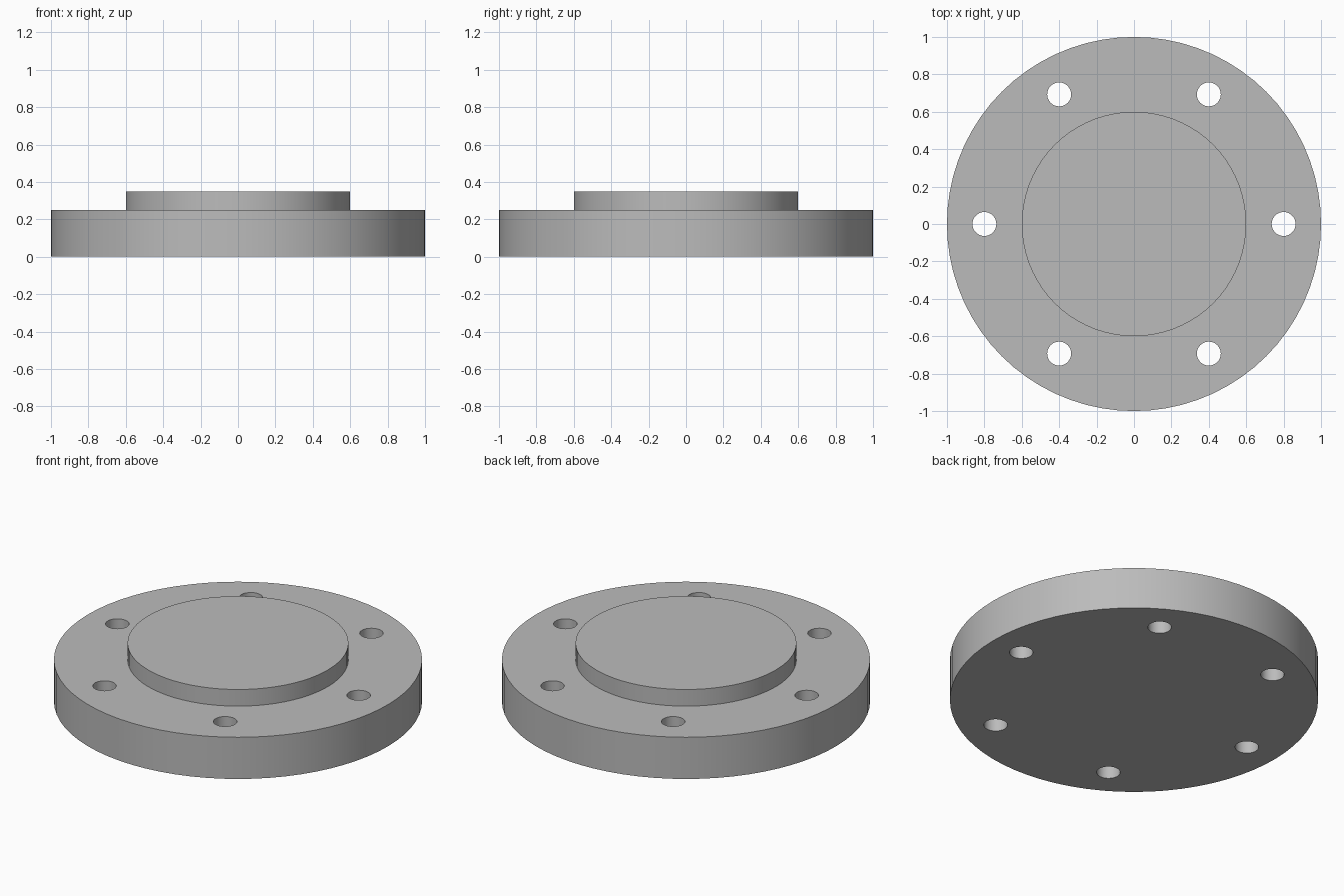
import bpy
import bmesh
from math import cos, sin, pi, radians
from mathutils import Matrix, Vector

if "Cube" in bpy.data.objects:
    bpy.data.objects.remove(bpy.data.objects["Cube"])

SIDES = 72
HOLES = 6
HOLE_CIRCLE = 0.8
HOLE_RADIUS = 0.064

steel = bpy.data.materials.new("grey_steel")
steel.use_nodes = True
colour = (0.5, 0.5, 0.5, 1)
steel.diffuse_color = colour
steel.node_tree.nodes["Principled BSDF"].inputs["Base Color"].default_value = colour


def add_object(name, bm):
    bmesh.ops.recalc_face_normals(bm, faces=bm.faces)
    mesh = bpy.data.meshes.new(name)
    bm.to_mesh(mesh)
    bm.free()
    mesh.materials.append(steel)
    obj = bpy.data.objects.new(name, mesh)
    bpy.context.collection.objects.link(obj)
    return obj


# Stepped disc: a wide flange with a raised face, as one closed solid
bm = bmesh.new()
rings = []
for radius, z in [(1, 0), (1, 0.25), (0.6, 0.25), (0.6, 0.35)]:
    rings.append([bm.verts.new((radius * cos(2 * pi * i / SIDES),
                                radius * sin(2 * pi * i / SIDES), z))
                  for i in range(SIDES)])
for low, high in zip(rings, rings[1:]):
    for i in range(SIDES):
        j = (i + 1) % SIDES
        bm.faces.new((low[i], low[j], high[j], high[i]))
bm.faces.new(rings[0][::-1])
bm.faces.new(rings[-1])
flange = add_object("blind_flange", bm)

# Bolt hole cutters, evenly spaced on the bolt circle
bm = bmesh.new()
for i in range(HOLES):
    angle = 2 * pi * i / HOLES
    centre = Vector((cos(angle), sin(angle), 0)) * HOLE_CIRCLE
    bmesh.ops.create_cone(bm, cap_ends=True, segments=32, radius1=HOLE_RADIUS,
                          radius2=HOLE_RADIUS, depth=1,
                          matrix=Matrix.Translation(centre))
cutter = add_object("bolt_hole_cutter", bm)
cutter.hide_render = True

# Drill the holes, then drop the cutter
drill = flange.modifiers.new("bolt_holes", "BOOLEAN")
drill.operation = "DIFFERENCE"
drill.solver = "EXACT"
drill.object = cutter
bpy.ops.object.select_all(action="DESELECT")
flange.select_set(True)
bpy.context.view_layer.objects.active = flange
bpy.ops.object.modifier_apply(modifier=drill.name)
bpy.data.objects.remove(cutter)

# Smooth walls with crisp rims
bpy.ops.object.shade_smooth_by_angle(angle=radians(30))
